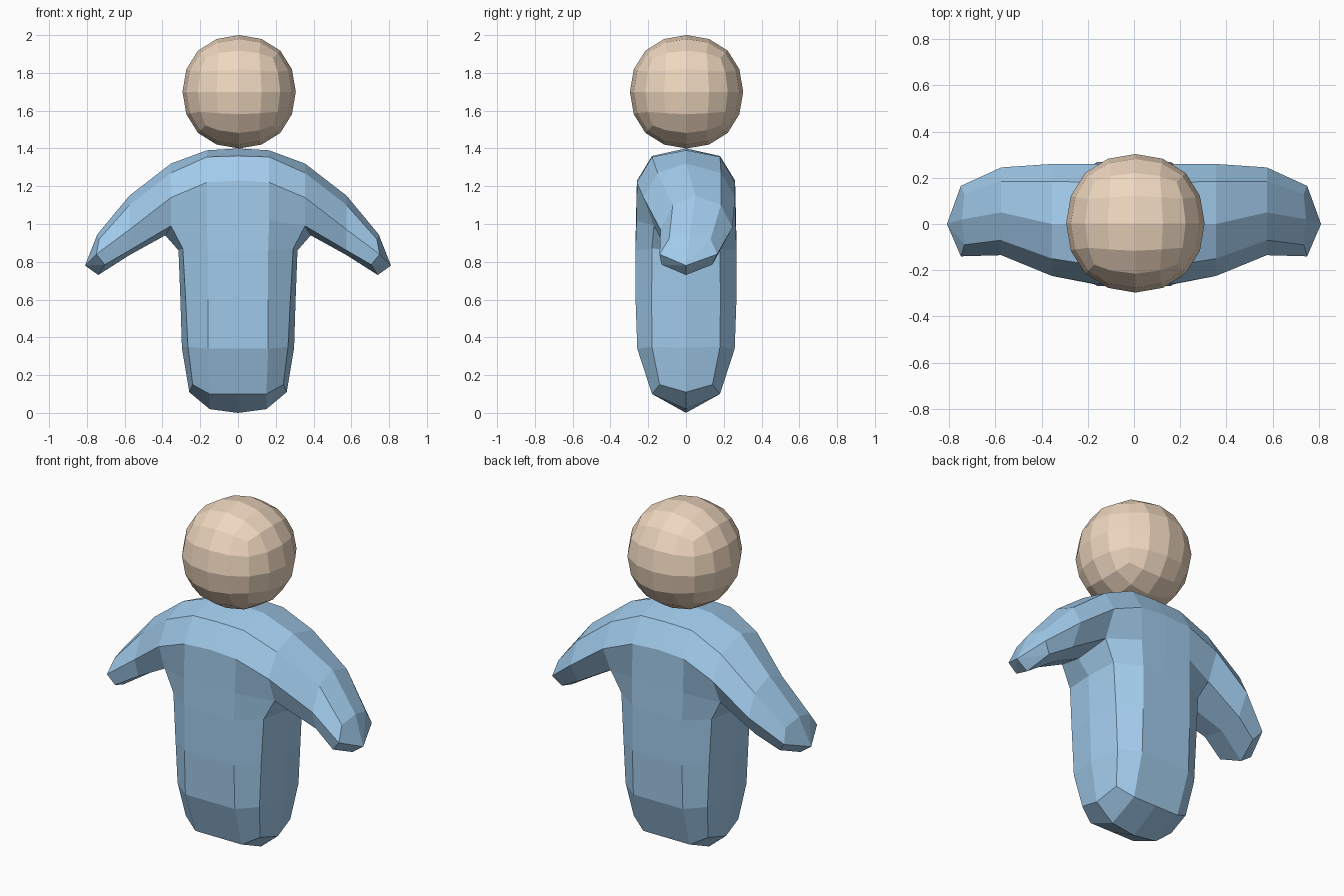
import bpy, bmesh

if "Cube" in bpy.data.objects:
    bpy.data.objects.remove(bpy.data.objects["Cube"])


def colour(obj, name, rgb):
    mat = bpy.data.materials.new(name)
    mat.diffuse_color = (*rgb, 1)
    mat.use_nodes = True
    mat.node_tree.nodes["Principled BSDF"].inputs["Base Color"].default_value = mat.diffuse_color
    obj.data.materials.append(mat)


def torso_ring(front, corner, side):
    """Half ring from front centre round to back centre."""
    (fx, fy, fz), (cx, cy, cz), (sx, sz) = front, corner, side
    return [(0, -fy, fz), (fx, -fy, fz), (cx, -cy, cz), (sx, 0, sz),
            (cx, cy, cz), (fx, fy, fz), (0, fy, fz)]


def arch(x, top, pts):
    """Symmetric shoulder section: low front, over the top, low back."""
    return ([(x, -y, z) for y, z in pts] + [(x, 0, top)] +
            [(x, y, z) for y, z in reversed(pts)])


def bridge(bm, a, b, closed=False):
    n = len(a) if closed else min(len(a), len(b), 7) - 1
    for i in range(n):
        j = (i + 1) % len(a)
        bm.faces.new((a[i], a[j], b[j], b[i]))


bm = bmesh.new()


def add(points):
    return [bm.verts.new(p) for p in points]


# Shoulder and arm sections, from the centre line out to the hand
arm = [add(s) for s in (
    arch(0, 1.40, [(.265, 1.02), (.26, 1.23), (.18, 1.36)]),
    arch(.165, 1.39, [(.262, 1.02), (.26, 1.22), (.18, 1.355)]),
    [(.355, -.17, .99), (.355, -.225, 1.14), (.355, -.15, 1.27), (.355, 0, 1.32),
     (.355, .185, 1.27), (.355, .26, 1.14), (.355, .19, .99), (.385, 0, .94)],
    [(.575, -.10, .86), (.575, -.135, .97), (.575, -.07, 1.10), (.575, .05, 1.15),
     (.575, .185, 1.10), (.575, .245, .98), (.575, .18, .86), (.575, .04, .835)],
    [(.705, -.13, .785), (.75, -.14, .84), (.735, -.09, .92), (.745, .02, .945),
     (.735, .13, .92), (.75, .165, .84), (.705, .14, .785), (.74, 0, .73)],
)]
bridge(bm, arm[0], arm[1])
bridge(bm, arm[1], arm[2])
bridge(bm, arm[2], arm[3], True)
bridge(bm, arm[3], arm[4], True)

# Hand cap
tip = bm.verts.new((.81, 0, .78))
for i in range(8):
    bm.faces.new((arm[4][i], arm[4][(i + 1) % 8], tip))

# Torso rings, joined to the underside of the shoulders
rings = [add(torso_ring(*r)) for r in (
    ((.15, .18, .10), (.24, .14, .15), (.258, .11)),
    ((.16, .258, .34), (.265, .18, .35), (.297, .345)),
    ((.16, .267, .60), (.277, .182, .60), (.305, .60)),
    ((.16, .268, .86), (.292, .18, .87), (.315, .86)),
)]
a0, a1, a2 = arm[:3]
rings.append([a0[0], a1[0], a2[0], a2[7], a2[6], a1[6], a0[6]])
for lower, upper in zip(rings, rings[1:]):
    bridge(bm, lower, upper)

# Pointed keel under the torso
k0, k1 = add([(0, 0, 0), (.15, 0, .02)])
f0, f1, c, s, cb, b1, b0 = rings[0]
for quad in ((f0, f1, k1, k0), (f1, c, s, k1), (k1, s, cb, b1), (k0, k1, b1, b0)):
    bm.faces.new(quad)

bmesh.ops.recalc_face_normals(bm, faces=bm.faces)
mesh = bpy.data.meshes.new("body")
bm.to_mesh(mesh)
bm.free()
body = bpy.data.objects.new("body", mesh)
bpy.context.collection.objects.link(body)
mirror = body.modifiers.new("Mirror", 'MIRROR')
mirror.use_clip = True
colour(body, "blue", (.36, .60, .84))

# Head: subdivided cube, flat shaded
bpy.ops.mesh.primitive_cube_add(size=2, location=(.006, .003, 1.70))
head = bpy.context.object
head.name = "head"
head.scale = (.3574,) * 3
sub = head.modifiers.new("Subdivision", 'SUBSURF')
sub.levels = sub.render_levels = 2
colour(head, "skin", (.86, .68, .52))
